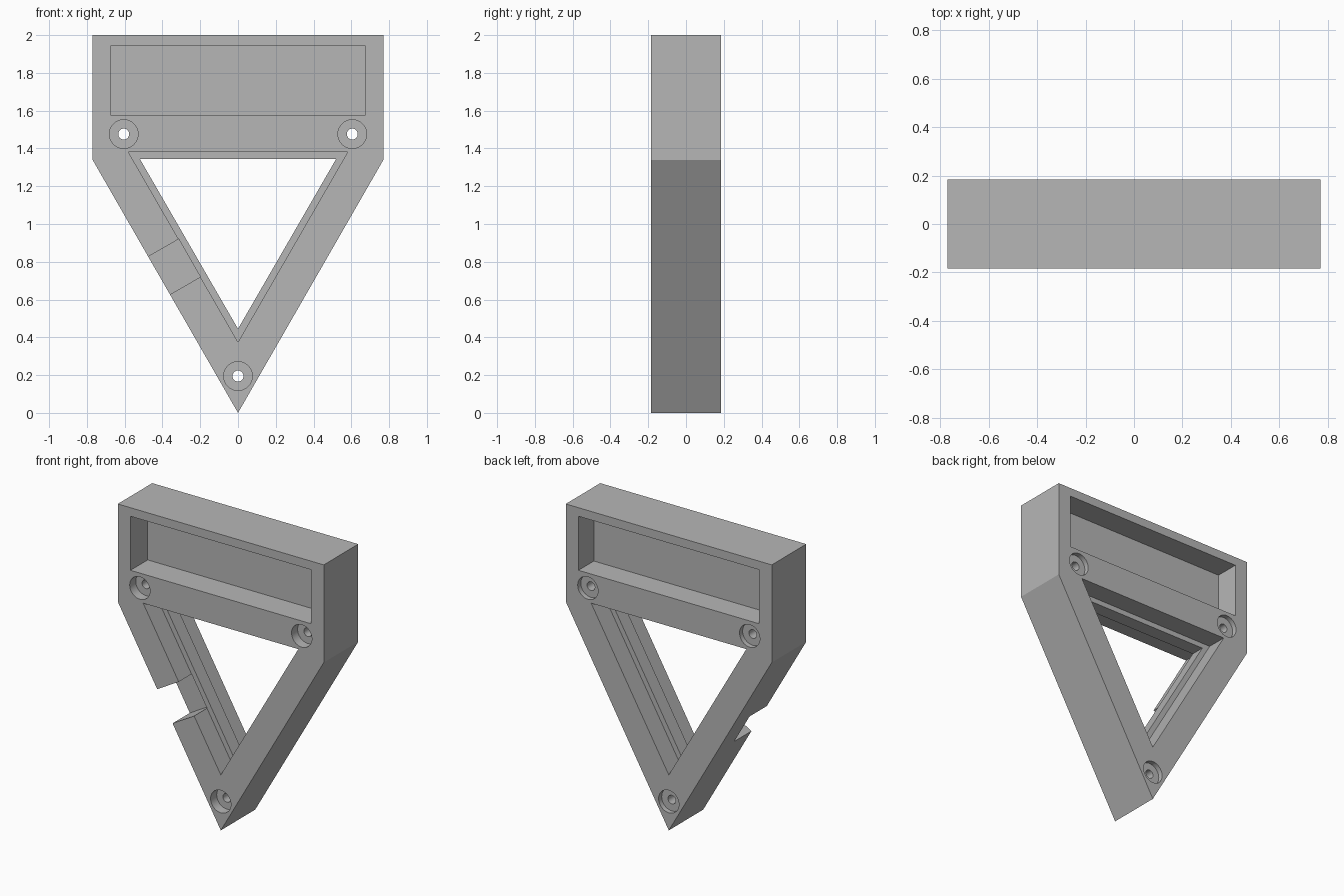
import bpy, bmesh, math
from mathutils import Vector

if "Cube" in bpy.data.objects:
    bpy.data.objects.remove(bpy.data.objects["Cube"], do_unlink=True)

HALF = 0.184      # half the thickness of the frame
RIDGE = 0.047     # half the thickness of the inner ridge
OVER = 0.05       # how far cutters stick out

grey = bpy.data.materials.new("plain_grey")
grey.use_nodes = True
grey.diffuse_color = (0.47, 0.47, 0.47, 1)
grey.node_tree.nodes["Principled BSDF"].inputs["Base Color"].default_value = (0.47, 0.47, 0.47, 1)


def prism(name, outline, y0, y1):
    """Extrude an (x, z) outline from y0 to y1."""
    bm = bmesh.new()
    face = bm.faces.new([bm.verts.new((x, y0, z)) for x, z in outline])
    new = bmesh.ops.extrude_face_region(bm, geom=[face])["geom"]
    bmesh.ops.translate(bm, vec=(0, y1 - y0, 0),
                        verts=[v for v in new if isinstance(v, bmesh.types.BMVert)])
    bmesh.ops.recalc_face_normals(bm, faces=bm.faces)
    mesh = bpy.data.meshes.new(name)
    bm.to_mesh(mesh)
    bm.free()
    mesh.materials.append(grey)
    obj = bpy.data.objects.new(name, mesh)
    bpy.context.collection.objects.link(obj)
    return obj


def circle(cx, cz, r, n=40):
    return [(cx + r * math.cos(math.tau * i / n), cz + r * math.sin(math.tau * i / n))
            for i in range(n)]


def cut(outline, y0, y1):
    """Subtract a prism from the frame."""
    cutter = prism("cutter", outline, y0, y1)
    cutter.hide_render = True
    mod = frame.modifiers.new("cut", "BOOLEAN")
    mod.operation = "DIFFERENCE"
    mod.solver = "EXACT"
    mod.object = cutter
    bpy.ops.object.modifier_apply(modifier=mod.name)
    bpy.data.objects.remove(cutter, do_unlink=True)


# Frame body: block on top running into a point below
frame = prism("frame", [(-0.77, 2), (0.77, 2), (0.77, 1.34), (0, 0), (-0.77, 1.34)], -HALF, HALF)
bpy.context.view_layer.objects.active = frame
frame.select_set(True)

# Triangular opening with a ridge around its middle
cut([(-0.52, 1.345), (0.52, 1.345), (0, 0.445)], -HALF - OVER, HALF + OVER)
rebate = [(-0.58, 1.38), (0.58, 1.38), (0, 0.375)]
cut(rebate, -HALF - OVER, -RIDGE)
cut(rebate, RIDGE, HALF + OVER)

# Notch across the front half of one arm
inner = [Vector((-0.314, 0.92)), Vector((-0.199, 0.72))]
out = Vector((-0.866, -0.5))
cut([inner[0], inner[1], inner[1] + out * 0.25, inner[0] + out * 0.25], -HALF - OVER, 0)

# Rectangular pockets on both faces, leaving a thin web
pocket = [(-0.675, 1.577), (0.675, 1.577), (0.675, 1.942), (-0.675, 1.942)]
cut(pocket, -HALF - OVER, 0)
cut(pocket, 0.02, HALF + OVER)

# Screw holes with a deep counterbore in front and a shallow one behind
for cx, cz in ((-0.605, 1.476), (0.605, 1.476), (0, 0.195)):
    cut(circle(cx, cz, 0.029), -HALF - OVER, HALF + OVER)
    cut(circle(cx, cz, 0.076), -HALF - OVER, -HALF + 0.065)
    cut(circle(cx, cz, 0.076), HALF - 0.033, HALF + OVER)

bpy.ops.object.shade_smooth_by_angle(angle=math.radians(25))
